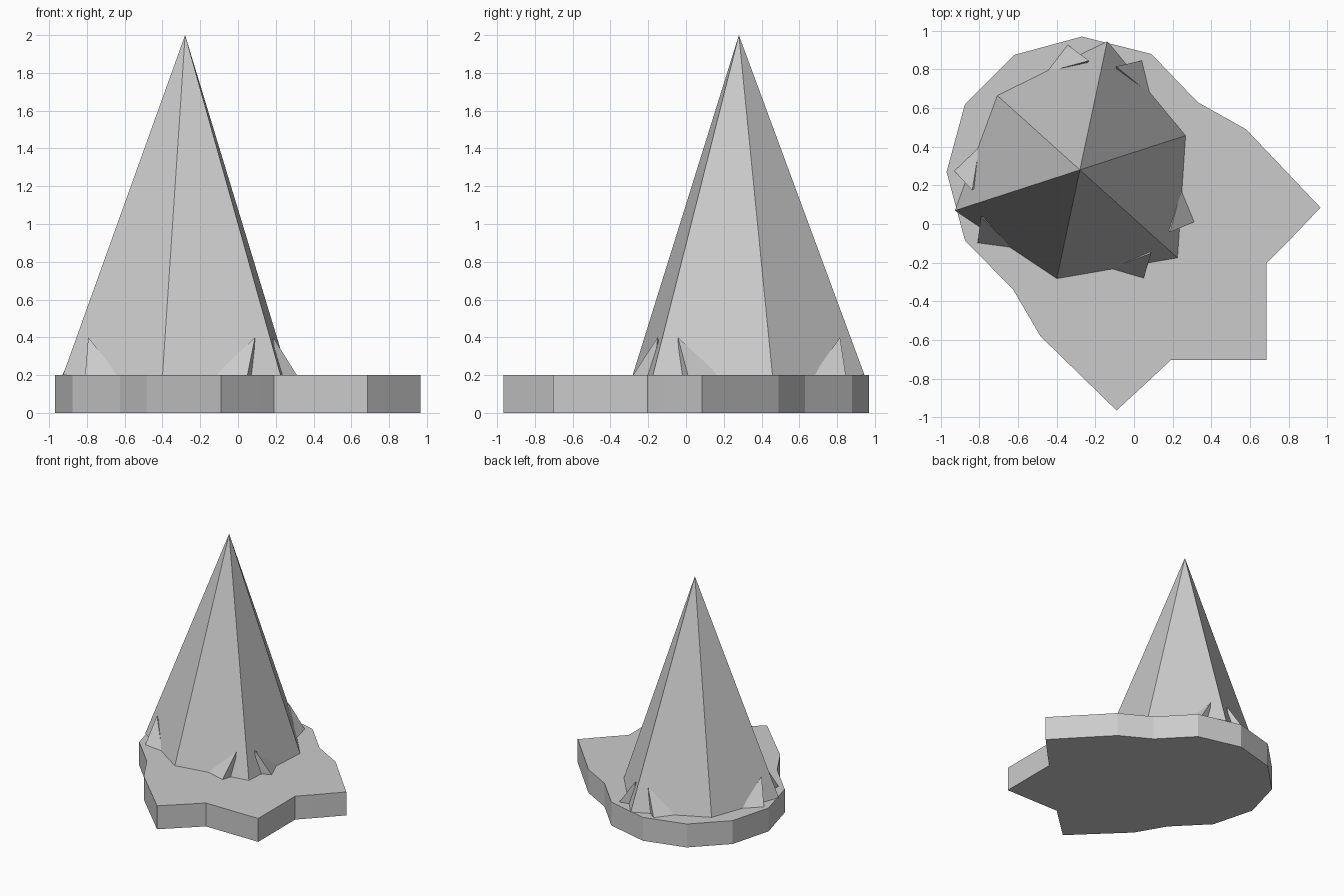
import bpy
import bmesh
from math import cos, sin, radians
from mathutils import Matrix, Vector

cube = bpy.data.objects.get("Cube")
if cube:
    bpy.data.objects.remove(cube, do_unlink=True)

CENTRE = Vector((-0.28, 0.28, 0))
SLAB_TOP = 0.2

grey = bpy.data.materials.new("stone grey")
grey.use_nodes = True
colour = (0.6, 0.6, 0.6, 1)
grey.diffuse_color = colour
grey.node_tree.nodes["Principled BSDF"].inputs["Base Color"].default_value = colour


def finish(name, bm):
    bmesh.ops.recalc_face_normals(bm, faces=bm.faces)
    mesh = bpy.data.meshes.new(name)
    bm.to_mesh(mesh)
    bm.free()
    mesh.materials.append(grey)
    obj = bpy.data.objects.new(name, mesh)
    bpy.context.collection.objects.link(obj)
    return obj


# Flat slab: rounded at the back, pointed at the front
outline = [(0.965, 0.085), (0.78, 0.28), (0.58, 0.49), (0.33, 0.63),
           (0.09, 0.88), (-0.27, 0.97), (-0.62, 0.875), (-0.875, 0.62),
           (-0.97, 0.27), (-0.875, -0.085), (-0.625, -0.34), (-0.485, -0.58),
           (-0.09, -0.965), (0.11, -0.78), (0.19, -0.705), (0.685, -0.705),
           (0.685, -0.205), (0.78, -0.11)]
bm = bmesh.new()
base = bm.faces.new([bm.verts.new((x, y, 0)) for x, y in outline])
top = bmesh.ops.extrude_face_region(bm, geom=[base])
bmesh.ops.translate(bm, vec=(0, 0, SLAB_TOP),
                    verts=[v for v in top["geom"] if isinstance(v, bmesh.types.BMVert)])
if len(bm.faces) == len(outline) + 1:
    bm.faces.new([v for v in base.verts])
finish("base_slab", bm)

# Tall six-sided cone with alternating long and short corners
bm = bmesh.new()
ring = []
for i in range(6):
    angle = radians(60 * i - 42)
    radius = 0.575 if i % 2 else 0.68
    ring.append(bm.verts.new(CENTRE + Vector((radius * cos(angle), radius * sin(angle), SLAB_TOP))))
apex = bm.verts.new(CENTRE + Vector((0, 0, 2)))
for i in range(6):
    bm.faces.new((ring[i], ring[(i + 1) % 6], apex))
bm.faces.new(ring)
finish("tall_cone", bm)

# Small spikes: tip, wide foot, near foot, ridge end and a hidden inner foot
spike = [Vector(p) - CENTRE for p in
         [(0.05, -0.28, SLAB_TOP), (-0.12, -0.23, SLAB_TOP), (0.08, -0.17, SLAB_TOP),
          (0.09, -0.15, 0.4), (-0.02, -0.1, SLAB_TOP)]]
axis = radians(-42)
mirror = (Matrix.Rotation(axis, 4, "Z") @ Matrix.Scale(-1, 4, (0, 1, 0))
          @ Matrix.Rotation(-axis, 4, "Z"))
for turn in range(3):
    rotate = Matrix.Rotation(radians(120 * turn), 4, "Z")
    for side, flip in (("a", Matrix.Identity(4)), ("b", mirror)):
        bm = bmesh.new()
        for p in spike:
            bm.verts.new(CENTRE + rotate @ flip @ p)
        bmesh.ops.convex_hull(bm, input=bm.verts)
        finish(f"spike_{turn + 1}_{side}", bm)
